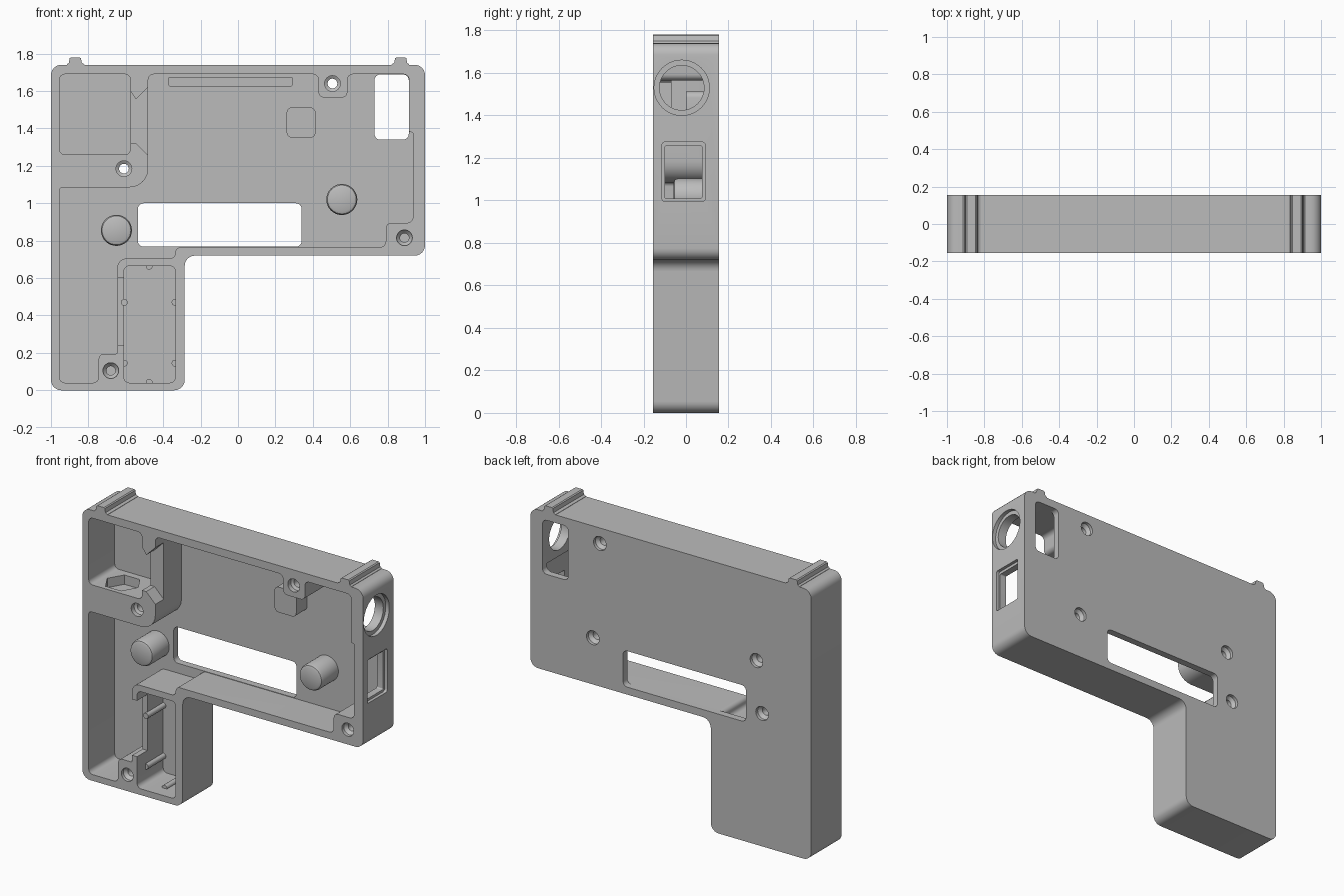
import bpy, bmesh, math
from mathutils import Vector

old = bpy.data.objects.get("Cube")
if old:
    bpy.data.objects.remove(old, do_unlink=True)

grey = bpy.data.materials.new("plain grey plastic")
grey.use_nodes = True
COLOUR = (0.5, 0.5, 0.5, 1)
grey.diffuse_color = COLOUR
grey.node_tree.nodes["Principled BSDF"].inputs["Base Color"].default_value = COLOUR

FRONT, BACK, FLOOR, OUT = -0.155, 0.155, 0.11, 0.2


def rounded(corners, r=0.03, steps=6):
    """Outline with rounded right-angled corners; a third value overrides r."""
    pts = []
    for i, c in enumerate(corners):
        p = Vector(c[:2])
        rad = c[2] if len(c) > 2 else r
        a = (Vector(corners[i - 1][:2]) - p).normalized()
        b = (Vector(corners[(i + 1) % len(corners)][:2]) - p).normalized()
        mid = p + rad * (a + b)
        for k in range(steps + 1):
            t = math.pi / 2 * k / steps
            pts.append(mid - rad * (b * math.cos(t) + a * math.sin(t)))
    return pts


def rect(u0, u1, v0, v1, r=0.03):
    return rounded([(u0, v0), (u1, v0), (u1, v1), (u0, v1)], r)


def ring(u, v, r, n=32):
    return [(u + r * math.cos(2 * math.pi * k / n),
             v + r * math.sin(2 * math.pi * k / n)) for k in range(n)]


def loft(name, sections, axis="y"):
    """Closed solid through (outline, position) sections along an axis."""
    place = {"x": lambda u, v, w: (w, u, v),
             "y": lambda u, v, w: (u, w, v),
             "z": lambda u, v, w: (u, v, w)}[axis]
    bm = bmesh.new()
    loops = [[bm.verts.new(place(p[0], p[1], w)) for p in pts] for pts, w in sections]
    for a, b in zip(loops, loops[1:]):
        for i in range(len(a)):
            bm.faces.new((a[i - 1], a[i], b[i], b[i - 1]))
    bm.faces.new(loops[0])
    bm.faces.new(loops[-1])
    bmesh.ops.recalc_face_normals(bm, faces=bm.faces)
    mesh = bpy.data.meshes.new(name)
    bm.to_mesh(mesh)
    bm.free()
    mesh.materials.append(grey)
    ob = bpy.data.objects.new(name, mesh)
    bpy.context.collection.objects.link(ob)
    return ob


def prism(name, pts, lo, hi, axis="y"):
    return loft(name, [(pts, lo), (pts, hi)], axis)


def combine(tool, operation="DIFFERENCE"):
    mod = body.modifiers.new(tool.name, "BOOLEAN")
    mod.operation, mod.object, mod.solver = operation, tool, "EXACT"
    bpy.context.view_layer.objects.active = body
    bpy.ops.object.modifier_apply(modifier=mod.name)
    bpy.data.objects.remove(tool, do_unlink=True)


# L-shaped shell
body = prism("enclosure_shell", rounded(
    [(-1, 0), (-0.285, 0), (-0.285, 0.72), (1, 0.72), (1, 1.74), (-1, 1.74)], 0.055),
    FRONT, BACK)

# Main cavity, leaving screw bosses and the corner block standing
combine(prism("main_cavity", rounded([
    (-0.955, 0.04), (-0.745, 0.04), (-0.745, 0.195), (-0.645, 0.195, 0.01),
    (-0.645, 0.705, 0.05), (-0.335, 0.705, 0.028), (-0.335, 0.765, 0.028),
    (0.79, 0.765), (0.79, 0.895), (0.935, 0.895), (0.935, 1.38, 0.009),
    (0.915, 1.38, 0.009), (0.915, 1.69), (0.585, 1.69), (0.585, 1.565),
    (0.43, 1.565), (0.43, 1.69), (-0.48, 1.69), (-0.48, 1.085, 0.1),
    (-0.955, 1.085, 0.02)]), -OUT, FLOOR))

# Corner pocket and grip compartment
combine(prism("corner_pocket", rect(-0.955, -0.575, 1.26, 1.69), -OUT, FLOOR))
combine(prism("grip_compartment", rect(-0.61, -0.335, 0.04, 0.665), -OUT, FLOOR))

# Lowered parts of the dividing walls
combine(prism("pocket_wall_notch", [
    (-0.6, 1.32), (-0.545, 1.32), (-0.46, 1.235), (-0.46, 1.64),
    (-0.545, 1.555), (-0.575, 1.6), (-0.6, 1.6)], -OUT, -0.07))
combine(prism("grip_wall_notch", rect(-0.66, -0.595, 0.24, 0.6, 0.01), -OUT, -0.05))

# Hexagonal nut seat in the pocket ledge
combine(prism("nut_seat", ring(-0.8, -0.03, 0.11, 6), 1.2, 1.3, "z"))

# Windows through the back and the long groove under the top wall
combine(prism("long_window", rect(-0.535, 0.34, 0.768, 1.0), 0.05, OUT))
combine(prism("upper_window", rect(0.73, 0.913, 1.34, 1.688), 0.05, OUT))
combine(prism("top_groove", rect(-0.37, 0.29, 1.628, 1.672, 0.005), 0.05, FLOOR + 0.02))

# Round and rectangular side ports with shallow recesses
for name, pts, depth in (
        ("round_recess", ring(-0.02, 1.53, 0.13, 48), 0.975),
        ("round_port", ring(-0.02, 1.53, 0.105, 48), 0.9),
        ("square_recess", rect(-0.113, 0.09, 0.995, 1.275, 0.015), 0.98),
        ("square_port", rect(-0.1, 0.076, 1.01, 1.257, 0.008), 0.9)):
    combine(prism(name, pts, depth, 1.1, "x"))

# Two pegs on the floor
PEGS = ((-0.65, 0.855), (0.555, 1.02))
for x, z in PEGS:
    combine(loft("peg", [(ring(x, z, r), y) for r, y in (
        (0.083, 0.13), (0.083, -0.04), (0.077, -0.054), (0.064, -0.06))]), "UNION")

# Raised square pad
combine(prism("square_pad", rect(0.26, 0.415, 1.35, 1.513), 0, 0.13), "UNION")

# Small support pins around the grip compartment
for x, z in ((-0.475, 0.663), (-0.475, 0.042), (-0.608, 0.47),
             (-0.337, 0.47), (-0.608, 0.145), (-0.337, 0.145)):
    combine(prism("support_pin", ring(x, z, 0.018, 16), -0.07, 0.13), "UNION")

# Screw holes: through holes, blind front holes, and blind holes behind the pegs
for x, z in ((-0.61, 1.185), (0.505, 1.64)):
    combine(loft("through_screw", [(ring(x, z, r), y) for r, y in (
        (0.042, -OUT), (0.042, -0.125), (0.026, -0.115),
        (0.026, 0.115), (0.045, 0.135), (0.045, OUT))]))
for x, z in ((0.89, 0.815), (-0.68, 0.105)):
    combine(loft("front_screw", [(ring(x, z, r), y) for r, y in (
        (0.042, -OUT), (0.042, -0.135), (0.024, -0.115), (0.024, 0.05))]))
for x, z in PEGS:
    combine(loft("back_screw", [(ring(x, z, r), y) for r, y in (
        (0.045, OUT), (0.045, 0.135), (0.026, 0.115), (0.026, 0))]))

# Ribs on the top edge
for side in (-1, 1):
    combine(prism("top_rib", [(side * x, z) for x, z in (
        (0.915, 1.72), (0.915, 1.742), (0.905, 1.75), (0.9, 1.775), (0.893, 1.78),
        (0.847, 1.78), (0.84, 1.775), (0.835, 1.75), (0.82, 1.742), (0.82, 1.72))],
        FRONT, BACK), "UNION")

# Smooth curves, sharp edges
bpy.ops.object.select_all(action="DESELECT")
body.select_set(True)
bpy.context.view_layer.objects.active = body
bpy.ops.object.shade_smooth_by_angle(angle=math.radians(30))
